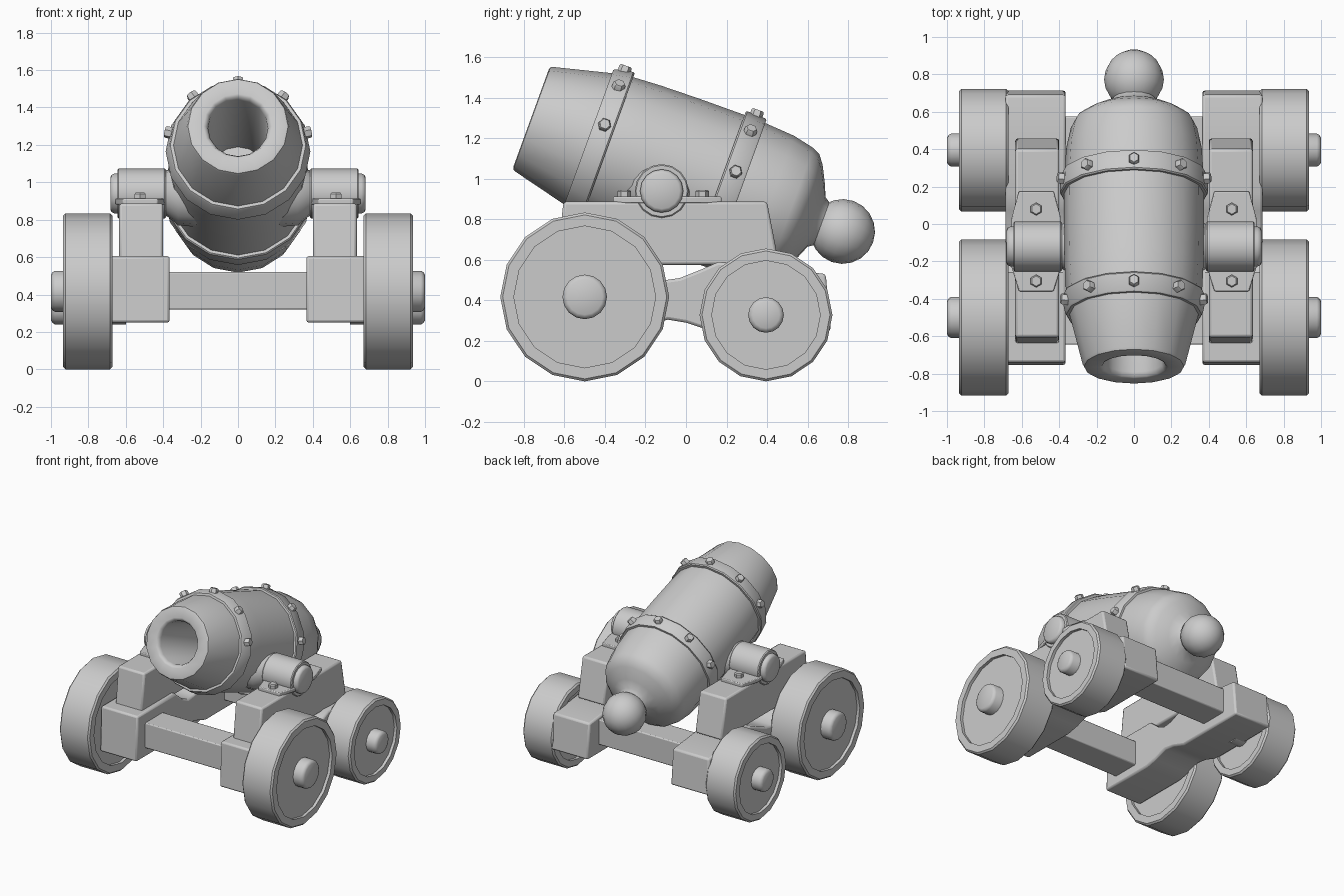
import bpy, bmesh, math
from mathutils import Matrix, Vector

if "Cube" in bpy.data.objects:
    bpy.data.objects.remove(bpy.data.objects["Cube"])

# Barrel frame: local Z runs muzzle -> breech, local Y is the barrel's "up"
T = math.radians(20)
C, S = math.cos(T), math.sin(T)
BARREL = Matrix(((-1, 0, 0, 0), (0, S, C, -0.765), (0, C, -S, 1.30), (0, 0, 0, 1)))


def along_x(y, z):
    """Frame whose local Z is world +x, centred on (y, z)."""
    return Matrix(((0, 0, 1, 0), (1, 0, 0, y), (0, 1, 0, z), (0, 0, 0, 1)))


def finish(name, bm, mirror=False, bevel=0.0, angle=35):
    bmesh.ops.remove_doubles(bm, verts=bm.verts, dist=1e-5)
    bmesh.ops.recalc_face_normals(bm, faces=bm.faces)
    me = bpy.data.meshes.new(name)
    bm.to_mesh(me)
    bm.free()
    ob = bpy.data.objects.new(name, me)
    bpy.context.collection.objects.link(ob)
    bpy.ops.object.select_all(action='DESELECT')
    ob.select_set(True)
    bpy.context.view_layer.objects.active = ob
    bpy.ops.object.shade_smooth_by_angle(angle=math.radians(angle))
    if bevel:
        b = ob.modifiers.new("Bevel", 'BEVEL')
        b.width, b.segments, b.limit_method = bevel, 2, 'ANGLE'
        b.angle_limit = math.radians(40)
    if mirror:
        ob.modifiers.new("Mirror", 'MIRROR').use_axis[0] = True
    return ob


def lathe(bm, profile, n, mat, closed=False):
    """Revolve (radius, height) points round local Z."""
    rings = []
    for r, h in profile:
        if r == 0:
            rings.append([bm.verts.new(mat @ Vector((0, 0, h)))] * n)
        else:
            rings.append([bm.verts.new(mat @ Vector((r * math.sin(2 * math.pi * i / n),
                          r * math.cos(2 * math.pi * i / n), h))) for i in range(n)])
    pairs = list(zip(rings, rings[1:])) + ([(rings[-1], rings[0])] if closed else [])
    for a, b in pairs:
        for i in range(n):
            j = (i + 1) % n
            bm.faces.new(list(dict.fromkeys((a[i], a[j], b[j], b[i]))))


def turned(name, profile, n, mat, closed=False, **kw):
    bm = bmesh.new()
    lathe(bm, profile, n, mat, closed)
    return finish(name, bm, **kw)


def prism(name, pts, axis, lo, hi, **kw):
    """Extrude a profile: (y, z) points along x, or (x, y) points along z."""
    bm = bmesh.new()
    place = (lambda p, d: (d, p[0], p[1])) if axis == 'x' else (lambda p, d: (p[0], p[1], d))
    a = [bm.verts.new(place(p, lo)) for p in pts]
    b = [bm.verts.new(place(p, hi)) for p in pts]
    bm.faces.new(a)
    bm.faces.new(b)
    for i in range(len(pts)):
        j = (i + 1) % len(pts)
        bm.faces.new((a[i], a[j], b[j], b[i]))
    return finish(name, bm, **kw)


# Barrel with hollow bore
turned("barrel", [(0, 0.75), (0.155, 0.75), (0.16, 0.03), (0.172, 0.005), (0.185, 0), (0.255, 0),
                  (0.268, 0.004), (0.275, 0.018), (0.345, 0.30), (0.362, 0.40), (0.37, 0.55),
                  (0.374, 0.75), (0.375, 1.0), (0.372, 1.1), (0.362, 1.25), (0.338, 1.36),
                  (0.318, 1.40), (0.275, 1.432), (0.19, 1.475), (0.13, 1.50), (0.11, 1.53),
                  (0, 1.53)], 16, BARREL, angle=45)

# Breech knob
turned("breech_knob", [(0.16 * math.sin(math.pi * i / 10) if 0 < i < 10 else 0,
                        1.637 - 0.16 * math.cos(math.pi * i / 10)) for i in range(11)],
       16, BARREL)

# Bands with hex bolts over the upper half
for name, s0, s1, r0, r1 in (("front_band", 0.30, 0.405, 0.368, 0.387),
                             ("rear_band", 0.985, 1.095, 0.397, 0.394)):
    turned(name, [(r0 - 0.04, s0), (r0 - 0.006, s0), (r0, s0 + 0.008), (r1, s1 - 0.008),
                  (r1 - 0.006, s1), (r1 - 0.04, s1)], 16, BARREL, closed=True)
    bm = bmesh.new()
    for a in (-76, -39, 0, 39, 76):
        m = (BARREL @ Matrix.Rotation(math.radians(a), 4, 'Z')
             @ Matrix.Translation((0, (r0 + r1) / 2, (s0 + s1) / 2))
             @ Matrix.Rotation(math.radians(-90), 4, 'X'))
        lathe(bm, [(0, -0.03), (0.032, -0.03), (0.032, 0.018), (0.026, 0.026), (0, 0.026)], 6, m)
    finish(name + "_bolts", bm)

# Trunnions, their collars, clamp plates and plate bolts
TY, TZ = -0.12, 0.94
turned("trunnion", [(0, 0.2), (0.18, 0.2), (0.17, 0.32), (0.125, 0.375), (0.107, 0.41), (0.107, 0.66),
                    (0.10, 0.675), (0.088, 0.682), (0, 0.682)], 16, along_x(TY, TZ), mirror=True)
turned("trunnion_collar", [(0.1, 0.385), (0.127, 0.385), (0.133, 0.392), (0.133, 0.638),
                           (0.127, 0.645), (0.1, 0.645)], 16, along_x(TY, TZ),
       closed=True, mirror=True)
prism("clamp_plate", [(0.43, -0.36), (0.615, -0.36), (0.655, -0.23), (0.655, 0.03), (0.615, 0.175),
                      (0.43, 0.175), (0.39, 0.03), (0.39, -0.23)], 'z', 0.88, 0.912,
      mirror=True, bevel=0.006)
bm = bmesh.new()
for y in (-0.305, 0.08):
    lathe(bm, [(0, 0.90), (0.034, 0.90), (0.034, 0.937), (0.027, 0.945), (0, 0.945)], 6,
          Matrix.Translation((0.523, y, 0)))
finish("plate_bolts", bm, mirror=True)

# Carriage: upper cheeks, waisted side beams, crossbars
prism("cheek", [(-0.64, 0.575), (0.46, 0.575), (0.40, 0.887), (-0.605, 0.887)], 'x', 0.40, 0.635,
      mirror=True, bevel=0.014)
prism("side_beam", [(-0.755, 0.25), (-0.30, 0.25), (-0.20, 0.27), (-0.09, 0.305), (0.0, 0.29),
                    (0.12, 0.25), (0.715, 0.25), (0.69, 0.53), (0.16, 0.59), (0.07, 0.55),
                    (-0.03, 0.51), (-0.10, 0.50), (-0.17, 0.53), (-0.26, 0.605), (-0.74, 0.605)],
      'x', 0.365, 0.688, mirror=True, bevel=0.014)
for name, y0, y1 in (("front_crossbar", -0.645, -0.42), ("rear_crossbar", 0.35, 0.575)):
    prism(name, [(y0, 0.32), (y1, 0.32), (y1, 0.52), (y0, 0.52)], 'x', -0.40, 0.40, bevel=0.008)

# Wheels with recessed discs, and axle hubs
for name, y, r, inner, hub in (("front", -0.50, 0.417, 0.35, 0.11), ("rear", 0.395, 0.328, 0.268, 0.088)):
    m = along_x(y, r)
    turned(name + "_wheel", [(0, 0.695), (inner, 0.695), (inner, 0.672), (r - 0.012, 0.672),
                             (r, 0.684), (r, 0.923), (r - 0.012, 0.935), (inner, 0.935),
                             (inner, 0.912), (0, 0.912)], 16, m, mirror=True)
    turned(name + "_axle_hub", [(0, 0.6), (hub, 0.6), (hub, 0.978), (hub - 0.008, 0.992),
                                (hub - 0.022, 1.0), (0, 1.0)], 16, m, mirror=True)
